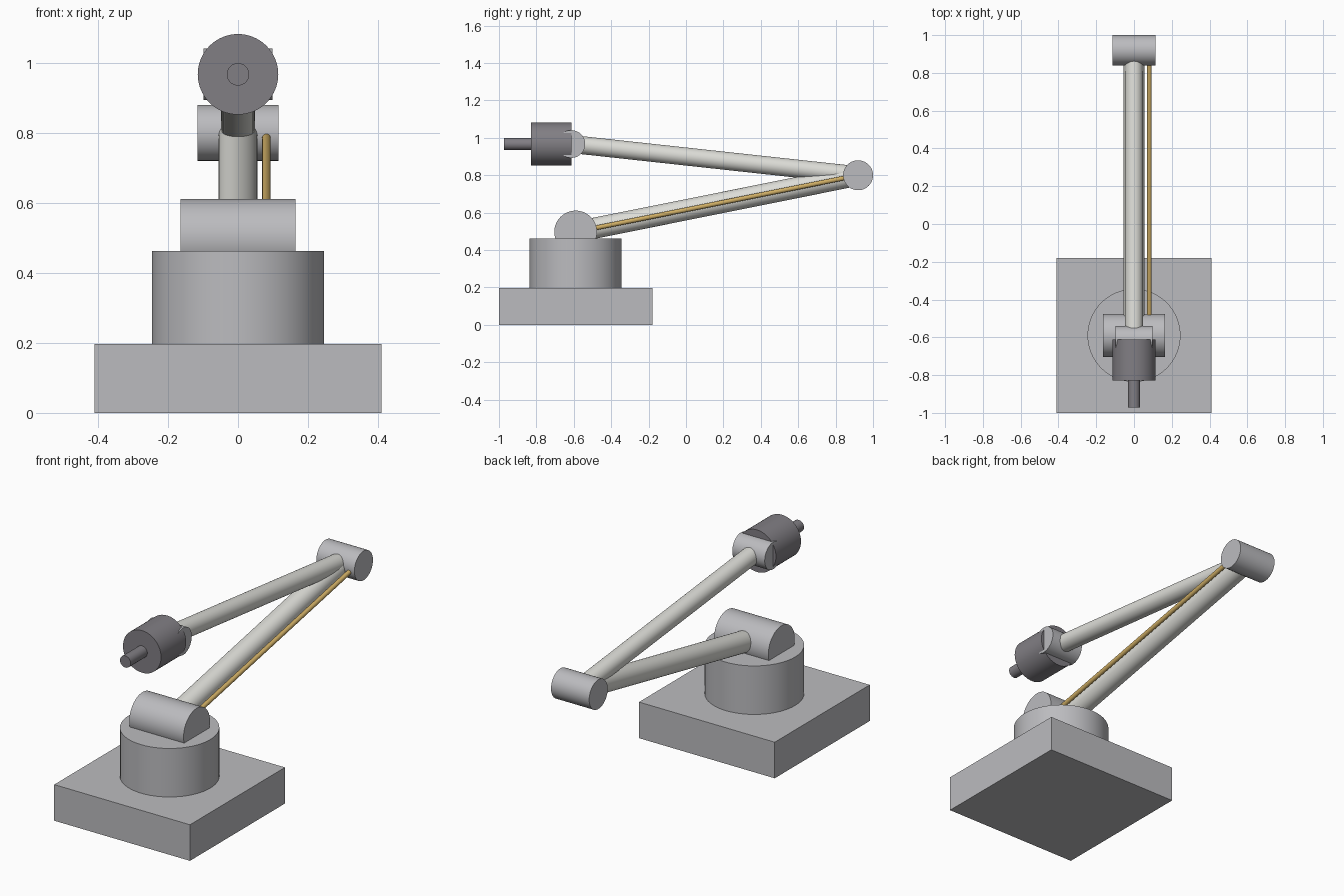
import bpy
from math import radians
from mathutils import Vector

cube = bpy.data.objects.get("Cube")
if cube:
    bpy.data.objects.remove(cube, do_unlink=True)


def material(name, rgb):
    mat = bpy.data.materials.new(name)
    mat.use_nodes = True
    mat.diffuse_color = (*rgb, 1)
    mat.node_tree.nodes["Principled BSDF"].inputs["Base Color"].default_value = (*rgb, 1)
    return mat


casting = material("casting grey", (0.50, 0.50, 0.52))
tube = material("pale tube grey", (0.72, 0.72, 0.68))
dark = material("dark tool grey", (0.22, 0.21, 0.23))
brass = material("brass", (0.62, 0.42, 0.13))


def rod(name, start, end, radius, mat, sides=64):
    """Smooth cylinder running from start to end."""
    start, end = Vector(start), Vector(end)
    axis = end - start
    bpy.ops.mesh.primitive_cylinder_add(vertices=sides, radius=radius, depth=axis.length,
                                        location=(start + end) / 2)
    obj = bpy.context.object
    obj.name = name
    obj.rotation_euler = axis.to_track_quat('Z', 'Y').to_euler()
    obj.data.materials.append(mat)
    bpy.ops.object.shade_smooth_by_angle(angle=radians(30))
    return obj


def joint(name, centre, radius, half_width):
    """Hinge barrel lying along x."""
    side = Vector((half_width, 0, 0))
    return rod(name, centre - side, centre + side, radius, casting)


# Joint centres
shoulder = Vector((0, -0.59, 0.497))
elbow = Vector((0, 0.92, 0.80))
wrist = Vector((0, -0.613, 0.967))

# Plinth and turret
bpy.ops.mesh.primitive_cube_add(size=1, location=(0, -0.59, 0.0985))
plinth = bpy.context.object
plinth.name = "base_plinth"
plinth.scale = (0.82, 0.82, 0.197)
plinth.data.materials.append(casting)
rod("turret", (0, -0.59, 0.197), (0, -0.59, 0.462), 0.246, casting)

# Hinge barrels
joint("shoulder_joint", shoulder, 0.114, 0.164)
joint("elbow_joint", elbow, 0.08, 0.115)
joint("wrist_joint", wrist, 0.074, 0.098)

# Arm tubes and the actuator rod beside the lower one
rod("lower_arm", shoulder, elbow, 0.056, tube)
rod("upper_arm", elbow, wrist, 0.048, tube)
offset = Vector((0.081, 0, 0))
rod("actuator_rod", shoulder + offset, elbow + offset, 0.0125, brass, 32)

# Tool head and spindle
rod("tool_head", (0, -0.612, 0.967), (0, -0.828, 0.967), 0.115, dark)
rod("tool_spindle", (0, -0.82, 0.967), (0, -0.972, 0.967), 0.032, dark, 48)
